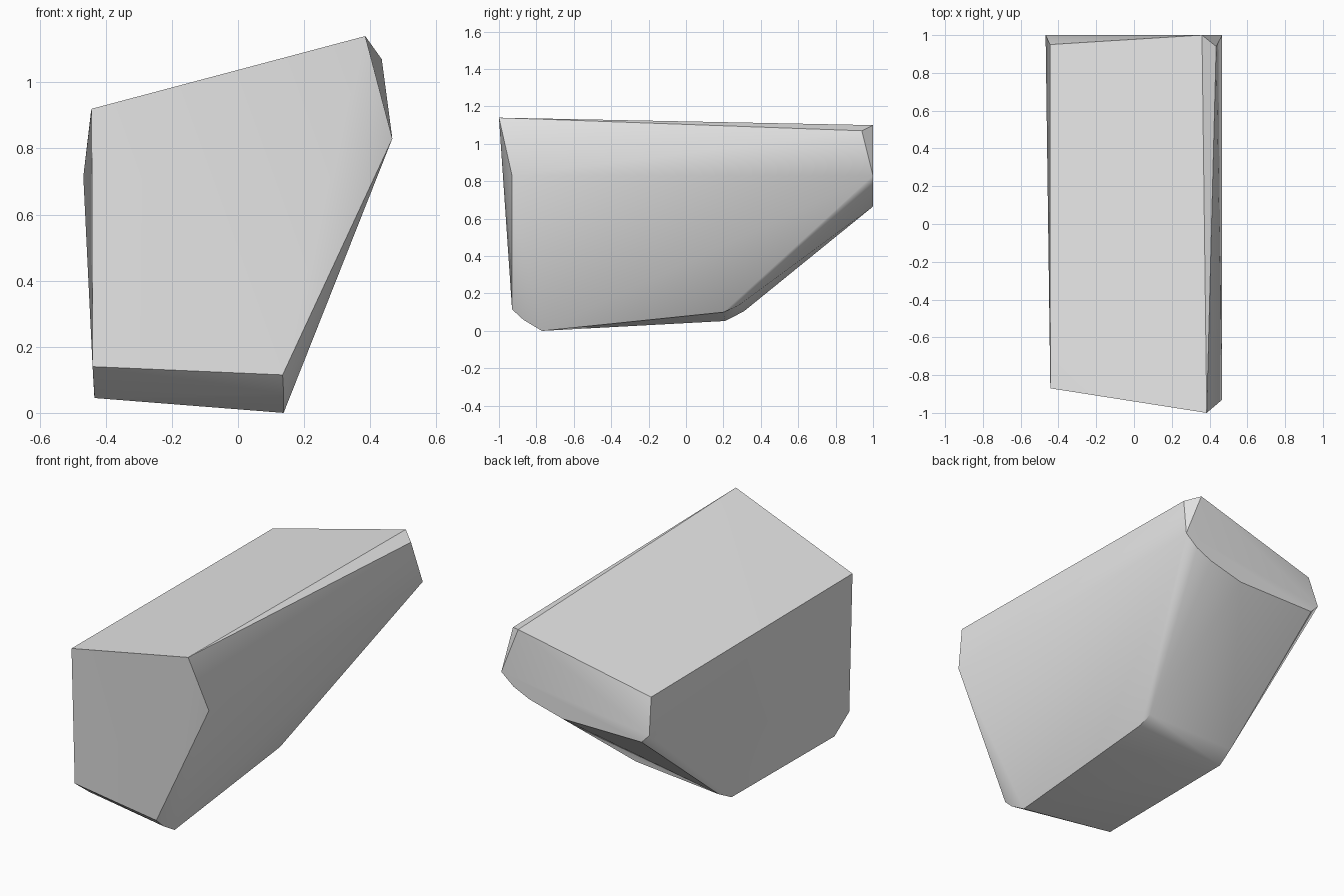
import bpy
import bmesh
import math

# Remove the default cube if the scene has it
default_cube = bpy.data.objects.get("Cube")
if default_cube:
    bpy.data.objects.remove(default_cube, do_unlink=True)


def make_material(name, value):
    """One flat grey shown in both viewport and render."""
    material = bpy.data.materials.new(name)
    material.use_nodes = True
    colour = (value, value, value, 1)
    material.diffuse_color = colour
    shader = material.node_tree.nodes["Principled BSDF"]
    shader.inputs["Base Color"].default_value = colour
    shader.inputs["Roughness"].default_value = 0.9
    return material


def hull_object(name, corners, material):
    """Wrap a convex block around its corner points."""
    mesh = bpy.data.meshes.new(name)
    bm = bmesh.new()
    for corner in corners:
        bm.verts.new(corner)
    bmesh.ops.convex_hull(bm, input=bm.verts[:], use_existing_faces=False)
    loose = [vert for vert in bm.verts if not vert.link_faces]
    bmesh.ops.delete(bm, geom=loose, context="VERTS")
    bmesh.ops.recalc_face_normals(bm, faces=bm.faces[:])
    bm.to_mesh(mesh)
    bm.free()
    mesh.materials.append(material)
    block = bpy.data.objects.new(name, mesh)
    bpy.context.collection.objects.link(block)
    return block


# Front end: five-sided face
front_corners = [
    (-.443, -.87, .92), (.385, -1, 1.14), (.467, -.93, .83),
    (.135, -.93, .115), (-.44, -.845, .14),
]

# Underside: worn lower edges and sloping floor
bottom_corners = [
    (.138, -.87, .06), (.138, -.77, 0), (-.434, -.72, .045),
    (.125, .2, .1), (.12, .28, .135), (-.435, .21, .053), (-.425, .31, .105),
]

# Back end: raised face with a rounded lower right edge and a chipped corner
back_corners = [
    (-.445, .95, .91), (.36, 1, 1.1), (.435, .94, 1.07), (.467, 1, .83),
    (.39, 1, .766), (.29, 1, .72), (.08, 1, .665), (-.42, 1, .665),
    (-.468, 1, .715),
]

stone_grey = make_material("stone grey", 0.8)
rock = hull_object("rock_block", front_corners + bottom_corners + back_corners,
                   stone_grey)

# Smooth the gentle bends and keep the broken edges crisp
bpy.ops.object.select_all(action="DESELECT")
rock.select_set(True)
bpy.context.view_layer.objects.active = rock
bpy.ops.object.shade_smooth_by_angle(angle=math.radians(30))
